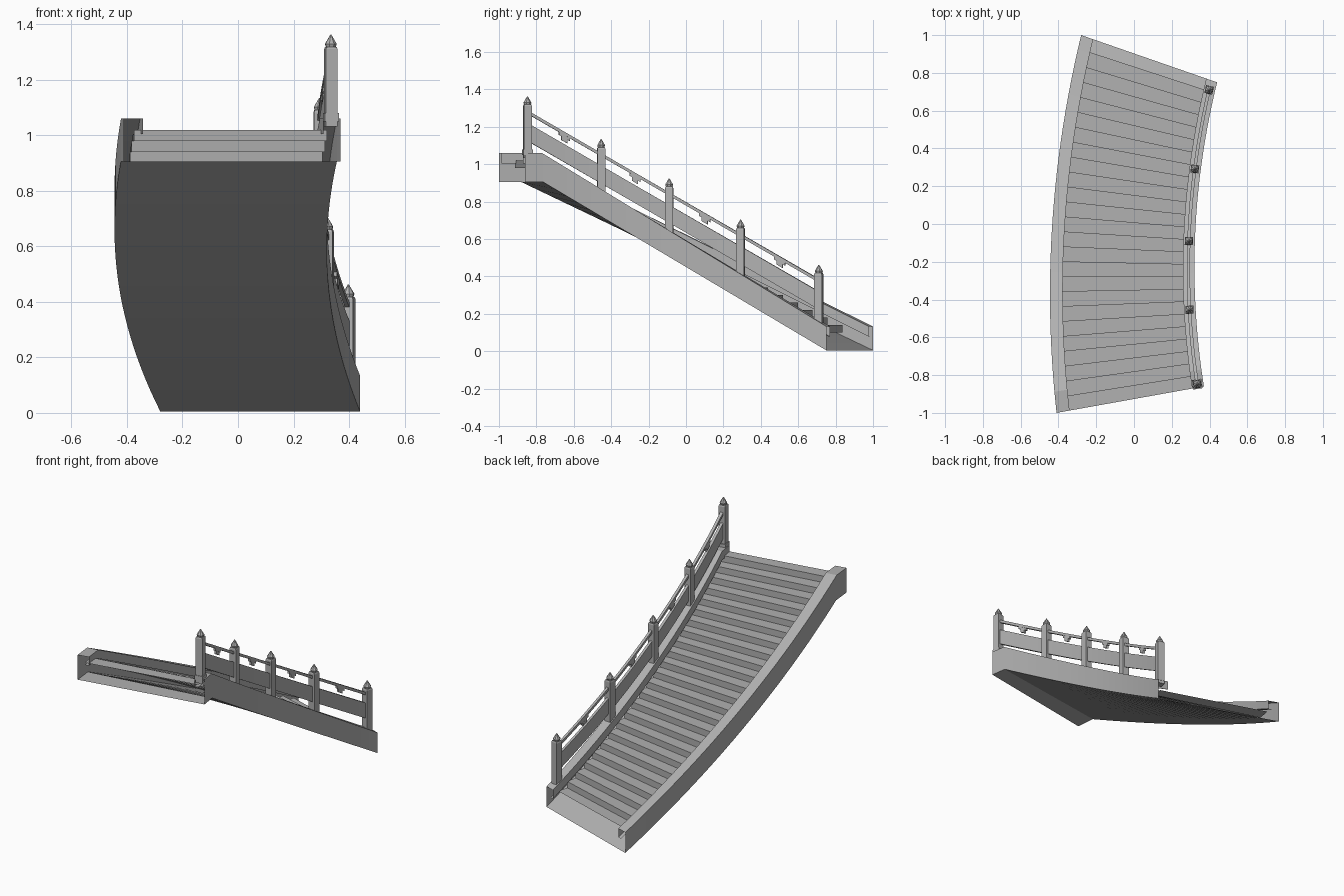
import bpy, bmesh, math
from mathutils import Vector, Matrix

if "Cube" in bpy.data.objects:
    bpy.data.objects.remove(bpy.data.objects["Cube"])

stone = bpy.data.materials.new("dark_grey_stone")
stone.diffuse_color = (0.44, 0.44, 0.44, 1)
stone.use_nodes = True
stone.node_tree.nodes["Principled BSDF"].inputs["Base Color"].default_value = stone.diffuse_color


# Plan curves: outer edge on the left, inner edge on the right
def plan(t, s):
    yo, yi = -1 + 2 * t, -0.86 + 1.61 * t
    o = Vector((-0.445 + 0.088 * (yo + 0.37) ** 2, yo))
    i = Vector((0.32 + 0.1254 * (yi + 0.228) ** 2, yi))
    return o.lerp(i, s)


# Height lines along the flight
def under(t):
    return min(0.905, 0.962 - 0.957 * t)


def top(t):
    return min(1.06, 1.115 - 0.982 * t)


def slope(t):
    return 1.093 - 0.94 * t


def make(name, bm, recalc=True):
    if recalc:
        bmesh.ops.recalc_face_normals(bm, faces=bm.faces)
    me = bpy.data.meshes.new(name)
    bm.to_mesh(me)
    bm.free()
    me.materials.append(stone)
    ob = bpy.data.objects.new(name, me)
    bpy.context.collection.objects.link(ob)
    return ob


# Sweep a section of (plan offset, height function) points along the flight
def sweep(name, ts, section, closed=True):
    bm = bmesh.new()
    rings = [[bm.verts.new((*plan(t, s), f(t))) for s, f in section] for t in ts]
    n = len(section)
    for a, b in zip(rings, rings[1:]):
        for k in range(n if closed else n - 1):
            j = (k + 1) % n
            bm.faces.new((a[k], b[k], b[j], a[j]))
    if closed:
        bm.faces.new(rings[0])
        bm.faces.new(rings[-1])
    return make(name, bm, closed)


def box(name, ts, s0, s1, lo, hi):
    f, g = (lambda t: slope(t) + lo), (lambda t: slope(t) + hi)
    return sweep(name, ts, [(s0, f), (s1, f), (s1, g), (s0, g)])


# Open sheet across the flight following (t, z) points
def sheet(name, pts, s0, s1, flip=False):
    bm = bmesh.new()
    rows = [[bm.verts.new((*plan(t, s), z)) for s in (s0, s1)] for t, z in pts]
    for a, b in zip(rows, rows[1:]):
        f = bm.faces.new((a[0], a[1], b[1], b[0]))
        if flip:
            f.normal_flip()
    return make(name, bm, False)


def span(a, b, n):
    return [a + (b - a) * k / n for k in range(n + 1)]


flight = [0, 0.056] + span(0.0596, 1, 24)


# Hollow stringers: outer wall, top, inner lip and ledge, open at both ends
def lip(t):
    return top(t) - 0.055


sweep("outer_stringer", flight,
      [(0, under), (0, top), (0.088, top), (0.088, lip), (0.055, lip)], False)
sweep("inner_stringer", flight,
      [(0.95, lip), (0.92, lip), (0.92, top), (1, top), (1, under)], False)

# Soffit
sheet("soffit", [(t, under(t)) for t in flight], 0, 1, True)

# Steps: 23 risers, open underneath
steps = [(0, 1.02)]
for i in range(23):
    t, z = 0.04 + 0.0402 * i, 1.02 - 0.04 * i
    steps += [(t, z), (t, z - 0.04)]
steps.append((0.965, 0.10))
sheet("steps", steps, 0.055, 0.95)


# Lofted column from (radius, z) rings
def column(bm, t, rings, sides):
    c = plan(t, 0.958)
    d = plan(t + 0.01, 0.958) - plan(t - 0.01, 0.958)
    rot = Matrix.Rotation(math.atan2(d.y, d.x), 3, 'Z')
    loops = []
    for r, z in rings:
        loop = []
        for k in range(sides):
            a = 2 * math.pi * (k + 0.5) / sides
            p = rot @ Vector((r * math.cos(a), r * math.sin(a), 0))
            loop.append(bm.verts.new((c.x + p.x, c.y + p.y, z)))
        loops.append(loop)
    for a, b in zip(loops, loops[1:]):
        for k in range(sides):
            j = (k + 1) % sides
            bm.faces.new((a[k], a[j], b[j], b[k]))
    bm.faces.new(loops[0])
    bm.faces.new(loops[-1])


# Posts with pointed octagonal finials
post_ts = [(y + 0.86) / 1.61 for y in (-0.842, -0.452, -0.092, 0.286, 0.70)]
for n, t in enumerate(post_ts):
    b = slope(t)
    bm = bmesh.new()
    column(bm, t, [(0.03, b - 0.05), (0.03, b + 0.228), (0.026, b + 0.236)], 4)
    column(bm, t, [(0.018, b + 0.234), (0.022, b + 0.247), (0.002, b + 0.28)], 8)
    make(f"post_{n + 1}", bm)

# Plinth under the top post
bm = bmesh.new()
column(bm, post_ts[0], [(0.036, 1.05), (0.036, 1.08)], 4)
make("top_post_plinth", bm)

# Handrails, panels and flat tapered brackets between posts
for n, (a, b) in enumerate(zip(post_ts, post_ts[1:])):
    ts = span(a, b, 6)
    box(f"handrail_{n + 1}", ts, 0.947, 0.969, 0.187, 0.205)
    box(f"panel_{n + 1}", ts, 0.947, 0.969, 0.042, 0.138)
    m = (a + b) / 2
    box(f"bracket_top_{n + 1}", span(m - 0.018, m + 0.018, 1), 0.949, 0.967, 0.172, 0.189)
    box(f"bracket_foot_{n + 1}", span(m - 0.01, m + 0.01, 1), 0.949, 0.967, 0.152, 0.173)
